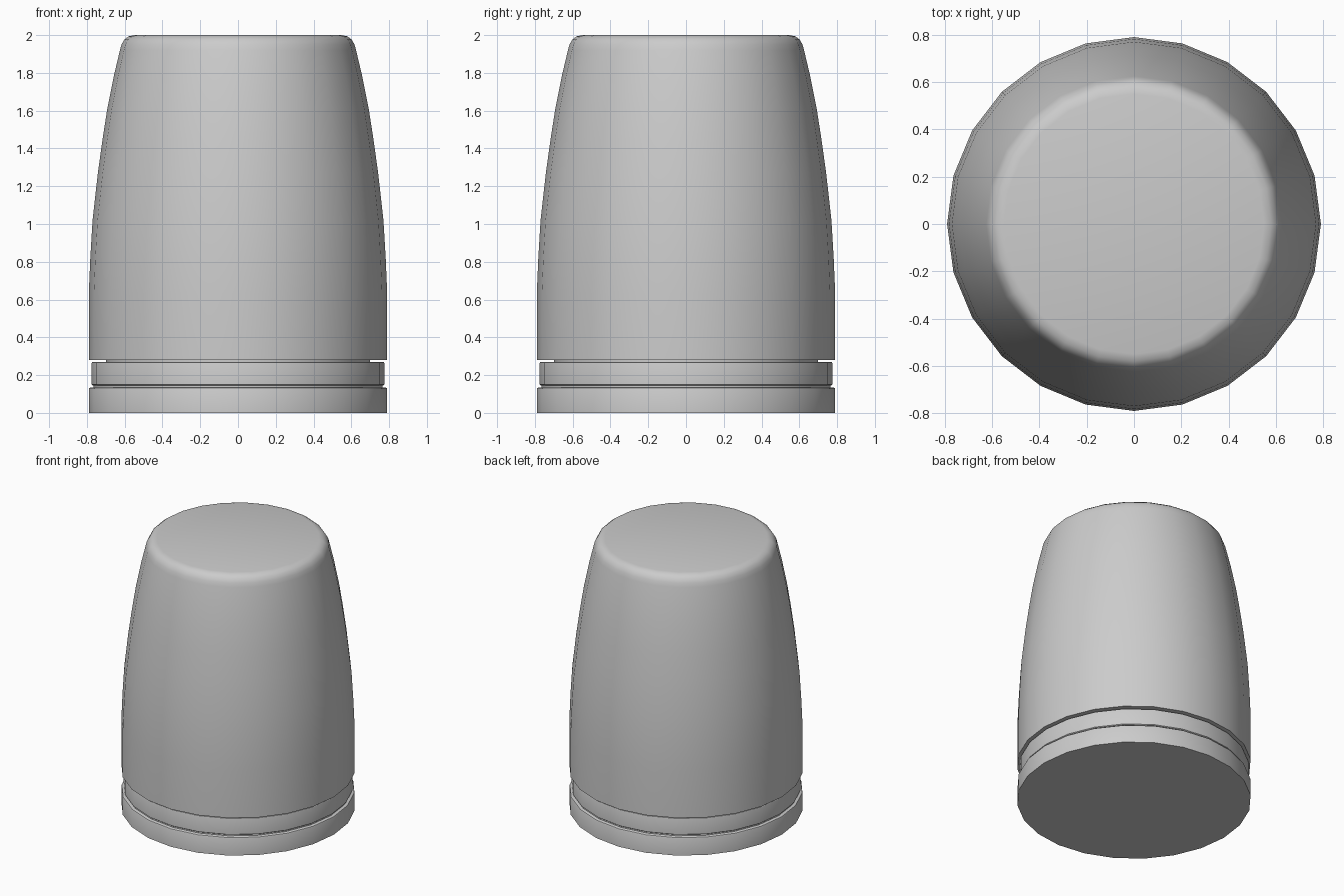
import bpy, bmesh, math

if "Cube" in bpy.data.objects:
    bpy.data.objects.remove(bpy.data.objects["Cube"])

SIDES = 24


def lathe(name, profile):
    """Revolve (radius, height) points about z; both ends are capped."""
    bm = bmesh.new()
    rings = []
    for r, z in profile:
        rings.append([bm.verts.new((r * math.cos(math.tau * i / SIDES),
                                    r * math.sin(math.tau * i / SIDES), z))
                      for i in range(SIDES)])
    for low, high in zip(rings, rings[1:]):
        for i in range(SIDES):
            j = (i + 1) % SIDES
            bm.faces.new((low[i], low[j], high[j], high[i]))
    bm.faces.new(rings[0][::-1])
    bm.faces.new(rings[-1])
    mesh = bpy.data.meshes.new(name)
    bm.to_mesh(mesh)
    bm.free()
    ob = bpy.data.objects.new(name, mesh)
    bpy.context.collection.objects.link(ob)
    bpy.ops.object.select_all(action='DESELECT')
    ob.select_set(True)
    bpy.context.view_layer.objects.active = ob
    bpy.ops.object.shade_smooth_by_angle(angle=math.radians(35))
    return ob


# Base disc with a softened top edge
lathe("base", [(0.79, 0), (0.79, 0.125), (0.787, 0.132), (0.78, 0.135)])

# Narrow neck filling the grooves between the parts
lathe("neck", [(0.765, 0.134), (0.765, 0.147), (0.70, 0.148), (0.70, 0.281)])

# Collar ring
lathe("collar", [(0.768, 0.145), (0.775, 0.15), (0.775, 0.262),
                 (0.773, 0.268), (0.766, 0.27)])

# Tapered body with a rounded shoulder and flat top
lathe("body", [(0.79, 0.28), (0.79, 0.63), (0.782, 0.82), (0.77, 1.02),
               (0.742, 1.27), (0.717, 1.45), (0.692, 1.61), (0.656, 1.79),
               (0.625, 1.92), (0.617, 1.95), (0.602, 1.976),
               (0.58, 1.993), (0.55, 2.0)])
